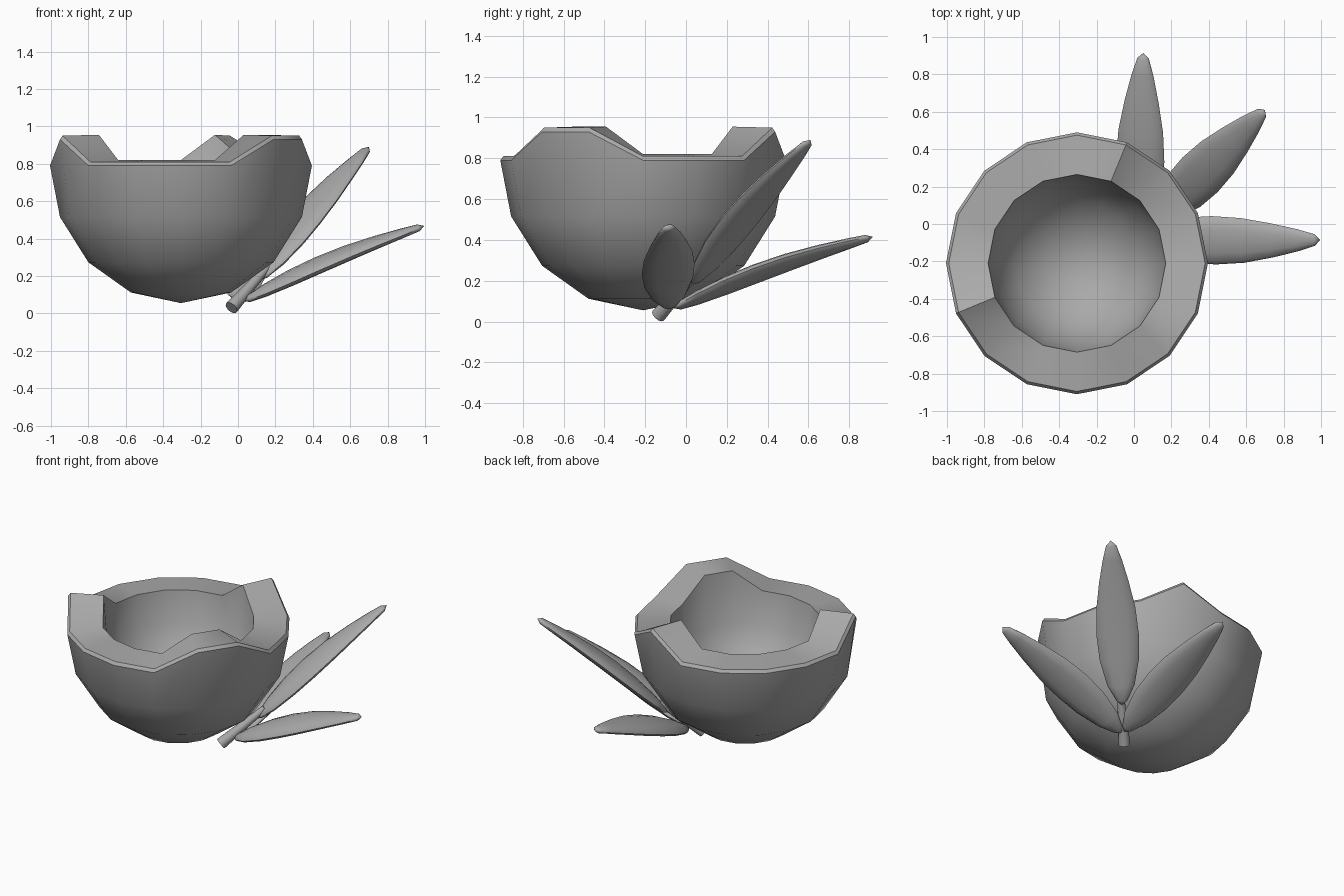
import bpy, bmesh, math
from mathutils import Vector, Matrix

cube = bpy.data.objects.get("Cube")
if cube:
    bpy.data.objects.remove(cube, do_unlink=True)

grey = bpy.data.materials.new("plain_grey")
grey.use_nodes = True
colour = (0.4, 0.4, 0.4, 1)
grey.diffuse_color = colour
grey.node_tree.nodes["Principled BSDF"].inputs["Base Color"].default_value = colour


def finish(name, bm, angle):
    bmesh.ops.recalc_face_normals(bm, faces=bm.faces)
    mesh = bpy.data.meshes.new(name)
    bm.to_mesh(mesh)
    bm.free()
    mesh.materials.append(grey)
    obj = bpy.data.objects.new(name, mesh)
    bpy.context.collection.objects.link(obj)
    bpy.ops.object.select_all(action="DESELECT")
    obj.select_set(True)
    bpy.context.view_layer.objects.active = obj
    bpy.ops.object.shade_smooth_by_angle(angle=math.radians(angle))
    return obj


def loft(bm, start, rings, end):
    """Skin closed rings, with a pole at each end."""
    loops = [[bm.verts.new(p) for p in ring] for ring in rings]
    first, last = bm.verts.new(start), bm.verts.new(end)
    n = len(loops[0])
    for i in range(n):
        j = (i + 1) % n
        bm.faces.new((first, loops[0][j], loops[0][i]))
        bm.faces.new((last, loops[-1][i], loops[-1][j]))
        for a, b in zip(loops, loops[1:]):
            bm.faces.new((a[i], a[j], b[j], b[i]))


# Broken round shell: outer half sphere, chipped rim, inner half sphere
SIDES = 16
CX, CY, CZ = -0.305, -0.21, 0.80
RAISED = {3, 9, 14, 15}


def shell_ring(radius, z, lift=0.0):
    ring = []
    for k in range(SIDES):
        a = k * math.tau / SIDES
        up = lift if k in RAISED else 0
        ring.append((CX + radius * math.cos(a), CY + radius * math.sin(a), z + up))
    return ring


def bowl_rings(radius, depth):
    angles = [math.radians(22.5 * k) for k in (1, 2, 3)]
    return [shell_ring(radius * math.sin(t), CZ - depth * math.cos(t)) for t in angles]


outer = bowl_rings(0.70, 0.745)
rim = [shell_ring(0.70, 0.79, 0.14), shell_ring(0.685, 0.81, 0.14),
       shell_ring(0.475, 0.82, 0.135)]
inner = bowl_rings(0.475, 0.52)[::-1]
bm = bmesh.new()
loft(bm, (CX, CY, CZ - 0.745), outer + rim + inner, (CX, CY, CZ - 0.52))
finish("broken_shell", bm, 40)


# Leaves: flattened, tapering pods lofted along a straight midrib
def leaf(name, base, tip, roll):
    base, tip = Vector(base), Vector(tip)
    along = (tip - base).normalized()
    side = Vector((0, 0, 1)).cross(along).normalized()
    side = Matrix.Rotation(math.radians(roll), 3, along) @ side
    up = along.cross(side)
    profile = [(0.03, 0.035), (0.12, 0.085), (0.27, 0.122), (0.42, 0.132),
               (0.58, 0.122), (0.74, 0.093), (0.88, 0.06), (0.97, 0.032)]
    rings = []
    for t, width in profile:
        centre = base.lerp(tip, t) + up * 0.025 * math.sin(math.pi * t)
        thick = 0.012 + 0.2 * width
        rings.append([centre + side * width * math.cos(a) + up * thick * math.sin(a)
                      for a in (k * math.tau / 12 for k in range(12))])
    bm = bmesh.new()
    loft(bm, base, rings, tip)
    finish(name, bm, 40)


leaf("left_leaf", (0.03, -0.08, 0.065), (0.995, -0.085, 0.468), 12)
leaf("middle_leaf", (0.12, 0.03, 0.18), (0.70, 0.61, 0.89), 0)
leaf("back_leaf", (0.03, -0.06, 0.065), (0.05, 0.915, 0.415), -12)

# Short tapered stem joining the leaves
start, end = Vector((-0.035, -0.135, 0.03)), Vector((0.16, 0.06, 0.25))
axis = end - start
bm = bmesh.new()
bmesh.ops.create_cone(bm, cap_ends=True, segments=12, radius1=0.037, radius2=0.02,
                      depth=axis.length,
                      matrix=Matrix.Translation((start + end) / 2)
                      @ axis.to_track_quat("Z", "Y").to_matrix().to_4x4())
finish("stem", bm, 40)
